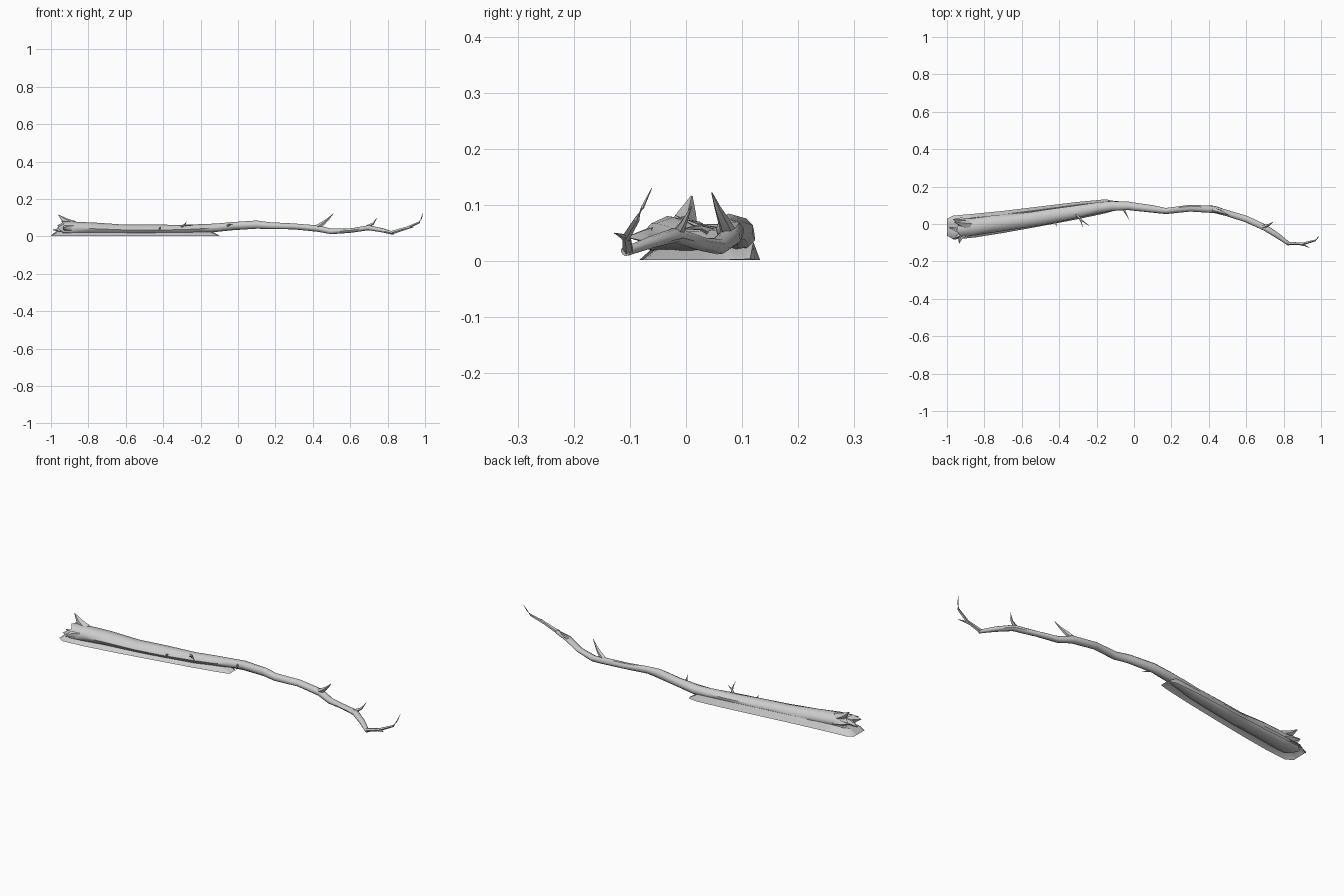
import bpy, bmesh, math, random
from mathutils import Vector

random.seed(4)


def finish(name, bm, angle=50):
    bmesh.ops.recalc_face_normals(bm, faces=bm.faces)
    me = bpy.data.meshes.new(name)
    bm.to_mesh(me)
    bm.free()
    ob = bpy.data.objects.new(name, me)
    bpy.context.collection.objects.link(ob)
    bpy.ops.object.select_all(action='DESELECT')
    ob.select_set(True)
    bpy.context.view_layer.objects.active = ob
    bpy.ops.object.shade_smooth_by_angle(angle=math.radians(angle))
    return ob


def tube(name, stations, sides, rough=0.0, jag=None):
    """Skin stations (x, y, z, half width, half height); jag lengthens the start edge."""
    bm = bmesh.new()
    pts = [Vector(s[:3]) for s in stations]
    rings = []
    for i, s in enumerate(stations):
        t = (pts[min(i + 1, len(pts) - 1)] - pts[max(i - 1, 0)]).normalized()
        ref = Vector((0, 0, 1)) if abs(t.z) < 0.8 else Vector((1, 0, 0))
        n = t.cross(ref).normalized()
        u = n.cross(t)
        ring = []
        for k in range(sides):
            a = 2 * math.pi * k / sides
            f = 1 + random.uniform(-rough, rough)
            p = pts[i] + n * math.cos(a) * s[3] * f + u * math.sin(a) * s[4] * f
            if jag and i == 0:
                p -= t * jag[k % len(jag)]
            p.z = max(p.z, 0.003)
            ring.append(bm.verts.new(p))
        rings.append(ring)
    for a, b in zip(rings, rings[1:]):
        for k in range(sides):
            j = (k + 1) % sides
            bm.faces.new((a[k], a[j], b[j], b[k]))
    # end caps; the broken end is hollowed inwards
    for ring, c in ((rings[0], pts[0] + (pts[1] - pts[0]) * (0.5 if jag else 0)),
                    (rings[-1], pts[-1])):
        v = bm.verts.new(c)
        for k in range(sides):
            bm.faces.new((ring[k], ring[(k + 1) % sides], v))
    return finish(name, bm)


# main branch, thick broken end to thin tip
branch = [
    (-.93, -.022, .045, .056, .036), (-.87, -.015, .044, .050, .036),
    (-.75, .002, .040, .045, .034), (-.60, .020, .034, .041, .030),
    (-.45, .043, .034, .039, .028), (-.30, .067, .036, .034, .027),
    (-.20, .086, .041, .030, .025), (-.12, .097, .046, .027, .024),
    (-.03, .096, .056, .023, .022), (.10, .080, .062, .020, .022),
    (.17, .070, .057, .017, .019), (.30, .085, .053, .019, .017),
    (.43, .078, .042, .019, .018), (.50, .058, .026, .017, .015),
    (.60, .028, .031, .018, .012), (.70, -.020, .046, .017, .013),
    (.77, -.064, .033, .014, .011), (.83, -.108, .017, .010, .008)]
tube("main_branch", branch, 9, 0.08,
     [.045, .005, .02, .005, .03, .01, .05, .02, .01])

# hooked tip and small twigs: path points with start radius
twigs = {
    "hooked_tip": (.010, [(.82, -.103, .019), (.90, -.106, .044), (.968, -.088, .074),
                          (.98, -.078, .095), (.99, -.061, .13)]),
    "tip_spur": (.008, [(.89, -.106, .04), (.915, -.115, .045), (.94, -.128, .05)]),
    "upright_twig": (.015, [(.42, .078, .045), (.46, .066, .073), (.485, .056, .095),
                            (.51, .046, .122)]),
    "outer_twig": (.011, [(.69, -.015, .05), (.722, -.004, .068), (.742, .01, .098)]),
    "middle_twig": (.008, [(-.06, .085, .055), (-.045, .06, .062), (-.025, .02, .066)]),
    "forked_twig": (.009, [(-.31, .05, .05), (-.285, .025, .06), (-.24, -.01, .057)]),
    "fork_side": (.005, [(-.288, .027, .06), (-.28, .005, .07), (-.275, -.02, .082)]),
    "short_twig": (.006, [(-.42, .02, .035), (-.417, .0, .045), (-.415, -.015, .05)]),
}
for name, (r, pts) in twigs.items():
    n = len(pts) - 1
    tube(name, [(*p, r * (1 - .93 * i / n), r * (1 - .93 * i / n))
                for i, p in enumerate(pts)], 5)

# splinters around the broken end
splinters = [((-.88, -.005, .06), (-.925, .002, .083), (-.96, .01, .115), .025),
             ((-.89, -.045, .045), (-.925, -.068, .045), (-.935, -.103, .043), .024),
             ((-.88, -.04, .035), (-.94, -.035, .036), (-.988, -.02, .034), .022),
             ((-.88, .01, .04), (-.93, .02, .05), (-.965, .025, .06), .022)]
for i, (a, b, c, r) in enumerate(splinters):
    tube("splinter_%d" % (i + 1),
         [(*a, r, r), (*b, r * .65, r * .65), (*c, .002, .002)], 5)

# ground skirt blending the heavy half into the floor: x, front edge, back edge
skirt = [(-1.0, -.062, .028), (-.965, -.083, .045), (-.85, -.072, .055),
         (-.70, -.048, .070), (-.50, -.012, .094), (-.30, .026, .118),
         (-.15, .058, .132), (-.10, .072, .122)]
bm = bmesh.new()
rows = []
for i, (x, f, b) in enumerate(skirt):
    w = b - f
    h = .004 if i in (0, len(skirt) - 1) else .034
    prof = [(f, .002), (f + w * .16, h * .6), (f + w * .32, h * .75),
            (f + w * .68, h * .8), (f + w * .84, h), (b, .002)]
    rows.append([bm.verts.new((x, y, z)) for y, z in prof])
for a, b in zip(rows, rows[1:]):
    for k in range(5):
        bm.faces.new((a[k], a[k + 1], b[k + 1], b[k]))
finish("ground_skirt", bm, 60)
